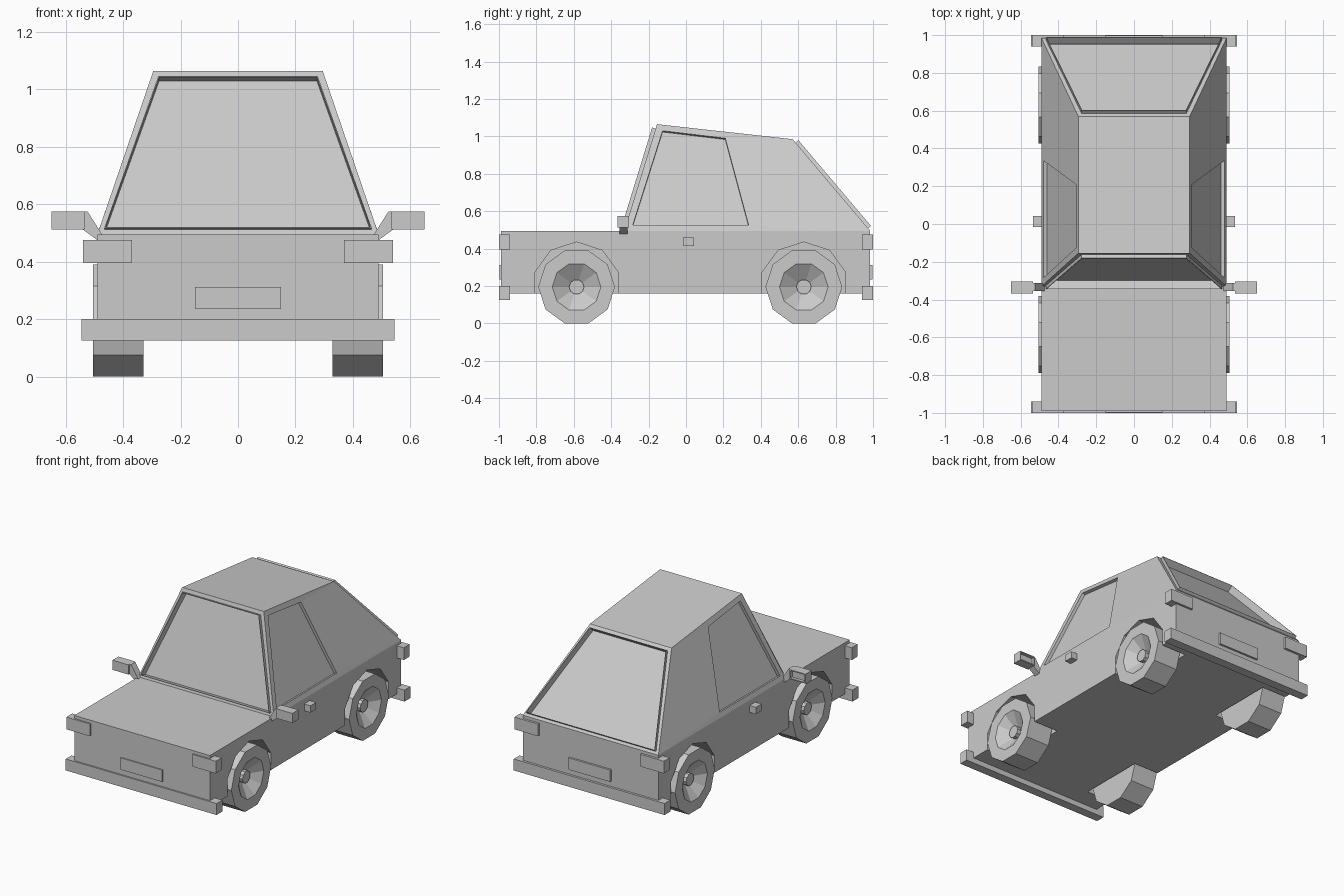
import bpy, bmesh
from math import sin, cos, radians

if "Cube" in bpy.data.objects:
    bpy.data.objects.remove(bpy.data.objects["Cube"])

grey = bpy.data.materials.new("plain_grey")
grey.use_nodes = True
grey.diffuse_color = (0.6, 0.6, 0.6, 1)
grey.node_tree.nodes["Principled BSDF"].inputs["Base Color"].default_value = (0.6, 0.6, 0.6, 1)


def finish(name, bm, mirror=False):
    bmesh.ops.recalc_face_normals(bm, faces=bm.faces)
    mesh = bpy.data.meshes.new(name)
    bm.to_mesh(mesh)
    bm.free()
    mesh.materials.append(grey)
    ob = bpy.data.objects.new(name, mesh)
    bpy.context.collection.objects.link(ob)
    if mirror:
        ob.modifiers.new("Mirror", 'MIRROR')
    return ob


def prism(pts, axis, a, b):
    """Extrude a 2D outline along x (points are y, z) or y (points are x, z)."""
    bm = bmesh.new()
    place = (lambda p, t: (t, p[0], p[1])) if axis == 'x' else (lambda p, t: (p[0], t, p[1]))
    near = [bm.verts.new(place(p, a)) for p in pts]
    far = [bm.verts.new(place(p, b)) for p in pts]
    bm.faces.new(near)
    cap = bm.faces.new(far)
    n = len(pts)
    for i in range(n):
        j = (i + 1) % n
        bm.faces.new((near[i], near[j], far[j], far[i]))
    bmesh.ops.recalc_face_normals(bm, faces=bm.faces)
    return bm, cap


def box(name, x, y, z, mirror=False):
    pts = [(y[0], z[0]), (y[1], z[0]), (y[1], z[1]), (y[0], z[1])]
    return finish(name, prism(pts, 'x', x[0], x[1])[0], mirror)


def inset(bm, face, steps):
    for thickness, depth in steps:
        bmesh.ops.inset_individual(bm, faces=[face], thickness=thickness, depth=depth)


def ring(cy, cz, r, offset):
    return [(cy + r * cos(radians(36 * k + offset)), cz + r * sin(radians(36 * k + offset)))
            for k in range(10)]


AXLES = {"front": -0.585, "rear": 0.63}

# Lower body with wheel wells
body = box("body", (-0.49, 0.49), (-0.99, 0.985), (0.16, 0.495))
cutters = []
for end, y in AXLES.items():
    cutter = finish(end + "_well_cutter", prism(ring(y, 0.2, 0.235, 18), 'x', 0.31, 0.6)[0], True)
    cutter.hide_render = True
    cutters.append(cutter)
    mod = body.modifiers.new("Well", 'BOOLEAN')
    mod.operation = 'DIFFERENCE'
    mod.solver = 'EXACT'
    mod.object = cutter
graph = bpy.context.evaluated_depsgraph_get()
cut_mesh = bpy.data.meshes.new_from_object(body.evaluated_get(graph))
body.modifiers.clear()
body.data = cut_mesh
for cutter in cutters:
    bpy.data.objects.remove(cutter)

# Cabin: profile corners as (y, z, half width), then framed windows
corners = [(-0.33, 0.495, 0.49), (-0.155, 1.065, 0.295), (0.57, 0.985, 0.295), (0.985, 0.495, 0.49)]
window = [(-0.285, 0.525), (-0.125, 1.03), (0.21, 0.99), (0.335, 0.525)]
bm = bmesh.new()
outer, side_windows = {}, []
for s in (-1, 1):
    outer[s] = [bm.verts.new((s * w, y, z)) for y, z, w in corners]
    inner = []
    for y, z in window:
        roof = 1.065 - 0.11 * (y + 0.155)
        half = 0.49 - 0.195 * (z - 0.495) / (roof - 0.495)
        inner.append(bm.verts.new((s * half, y, z)))
    for i in range(4):
        j = (i + 1) % 4
        bm.faces.new((outer[s][i], outer[s][j], inner[j], inner[i]))
    side_windows.append(bm.faces.new(inner))
panels = []
for i in range(4):
    j = (i + 1) % 4
    panels.append(bm.faces.new((outer[-1][i], outer[-1][j], outer[1][j], outer[1][i])))
bmesh.ops.recalc_face_normals(bm, faces=bm.faces)
for face in side_windows:
    inset(bm, face, [(0, -0.02)])
for face in (panels[0], panels[2]):
    # Margin, raised thin seal, then sunken glass
    inset(bm, face, [(0.03, 0), (0, 0.02), (0.005, 0), (0, -0.047)])
finish("cabin", bm)

# Wheels: tyre wall, faceted bowl and raised hub
for end, y in AXLES.items():
    bm, cap = prism(ring(y, 0.195, 0.205, 0), 'x', 0.33, 0.505)
    inset(bm, cap, [(0.075, 0), (0.09, -0.06), (0, 0.025)])
    finish(end + "_wheels", bm, True)

# Bumpers, lamps and plates at both ends
for end, s in (("front", -1), ("rear", 1)):
    deep = sorted((s * 0.94, s * 1.0))
    box(end + "_bumper", (-0.545, 0.545), deep, (0.125, 0.2))
    box(end + "_lamps", (0.37, 0.54), deep, (0.395, 0.475), True)
    box(end + "_number_plate", (-0.15, 0.15), sorted((s * 0.97, s * 0.998)), (0.235, 0.312))

# Door handles
box("door_handles", (0.48, 0.535), (-0.016, 0.043), (0.415, 0.46), True)

# Side mirrors: sloping arm and housing with a sunken rear face
arm = [(0.47, 0.49), (0.524, 0.575), (0.54, 0.575), (0.54, 0.512), (0.492, 0.477)]
finish("mirror_arms", prism(arm, 'y', -0.355, -0.312)[0], True)
housing = [(0.535, 0.512), (0.65, 0.512), (0.65, 0.575), (0.535, 0.575)]
bm, cap = prism(housing, 'y', -0.367, -0.305)
inset(bm, cap, [(0.01, 0), (0, -0.02)])
finish("mirror_housings", bm, True)
